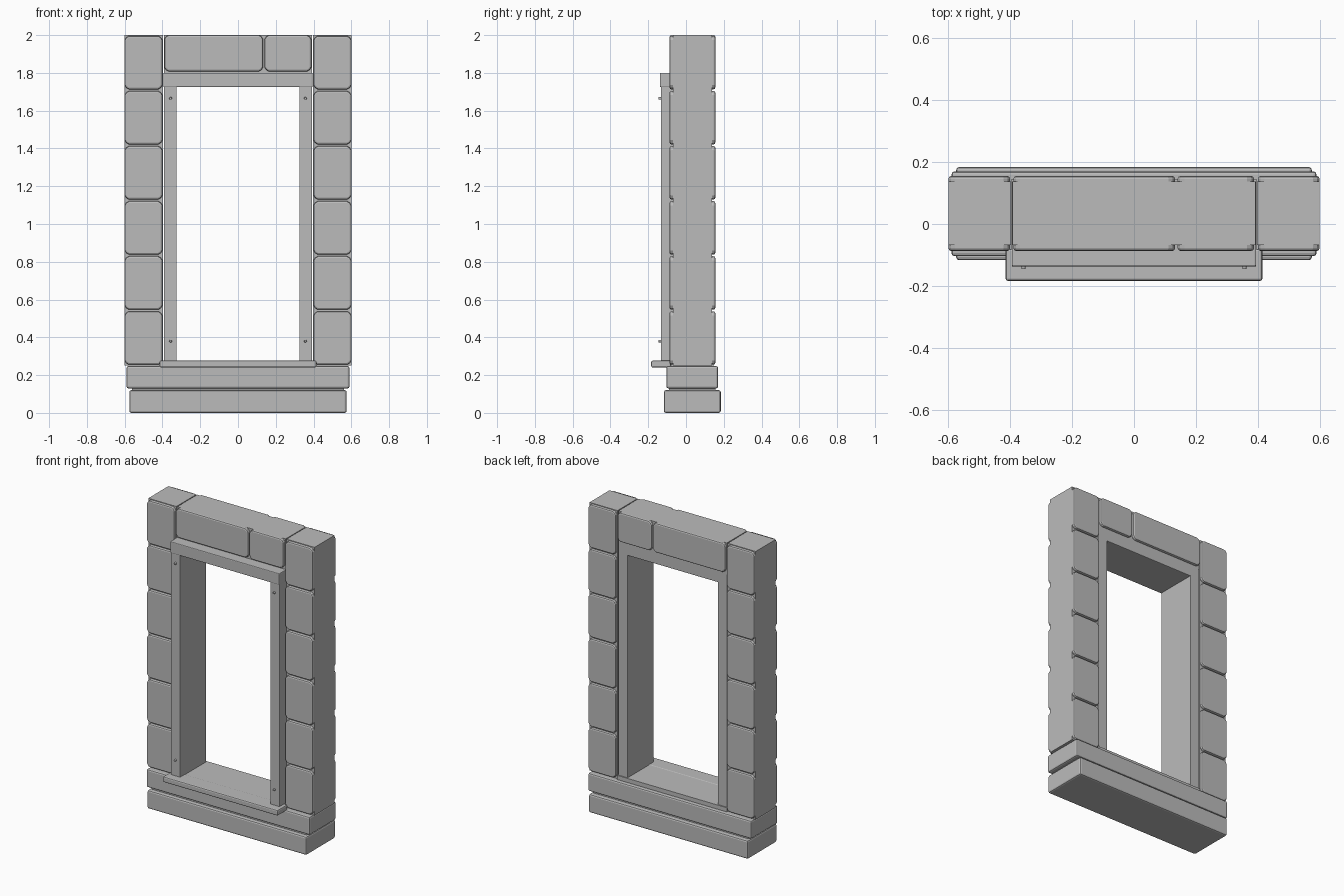
import bpy
import bmesh
from mathutils import Vector

cube = bpy.data.objects.get("Cube")
if cube:
    bpy.data.objects.remove(cube, do_unlink=True)

stone = bpy.data.materials.new("grey stone")
stone.use_nodes = True
GREY = (0.5, 0.5, 0.5, 1)
stone.diffuse_color = GREY
stone.node_tree.nodes["Principled BSDF"].inputs["Base Color"].default_value = GREY


def finish(name, bm):
    mesh = bpy.data.meshes.new(name)
    bm.to_mesh(mesh)
    bm.free()
    mesh.materials.append(stone)
    obj = bpy.data.objects.new(name, mesh)
    bpy.context.collection.objects.link(obj)
    return obj


def box(name, x, y, z, bevel=0.0, corner=0.0):
    """Box from three ranges; corner cuts the edges along y, bevel eases the rest."""
    bm = bmesh.new()
    bmesh.ops.create_cube(bm, size=1)
    for v in bm.verts:
        v.co = Vector([a + (b - a) * (c + 0.5) for (a, b), c in zip((x, y, z), v.co)])
    if corner:
        along = [e for e in bm.edges
                 if abs(e.verts[0].co.y - e.verts[1].co.y) > 0.01]
        bmesh.ops.bevel(bm, geom=along, offset=corner, segments=2,
                        profile=0.4, affect='EDGES')
    if bevel:
        edges = [e for e in bm.edges if not corner or
                 abs(e.verts[0].co.y - e.verts[1].co.y) < 0.001]
        bmesh.ops.bevel(bm, geom=edges, offset=bevel, segments=2,
                        profile=0.5, affect='EDGES')
    return finish(name, bm)


CORE = (-0.068, 0.138)
FACES = {"front": (-0.087, -0.058), "back": (0.128, 0.155)}


def facing(name, x, z):
    """Matching chamfered stones on the front and back of the wall core."""
    for side, y in FACES.items():
        box(f"{name}_{side}", x, y, z, bevel=0.009, corner=0.022)


# Stepped base with a recessed joint
box("base_slab", (-0.575, 0.575), (-0.117, 0.184), (0, 0.12), 0.01)
box("base_joint", (-0.56, 0.56), (-0.09, 0.155), (0.1, 0.15))
box("plinth", (-0.59, 0.59), (-0.104, 0.17), (0.13, 0.248), 0.01)

# Side piers, jambs and bolts
COURSES = 6
BOTTOM, TOP = 0.25, 2.0
pitch = (TOP - BOTTOM) / COURSES
for side, s in (("left", 1), ("right", -1)):
    def span(a, b):
        return tuple(sorted((s * a, s * b)))

    box(f"{side}_pier_core", span(0.398, 0.6), CORE, (BOTTOM, TOP))
    for i in range(COURSES):
        low = BOTTOM + i * pitch
        facing(f"{side}_pier_stone_{i + 1}", span(0.4, 0.6),
               (low + 0.005, min(low + pitch - 0.004, TOP)))
    box(f"{side}_jamb", span(0.325, 0.393), (-0.133, 0.138), (0.26, 1.74), 0.003)
    for level, z in (("lower", 0.38), ("upper", 1.665)):
        bm = bmesh.new()
        bmesh.ops.create_cone(bm, cap_ends=True, segments=12, radius1=0.008,
                              radius2=0.006, depth=0.02)
        for v in bm.verts:
            v.co = Vector((s * 0.357 + v.co.x, -0.135 - v.co.z, z + v.co.y))
        bmesh.ops.recalc_face_normals(bm, faces=bm.faces)
        finish(f"{side}_{level}_bolt", bm)

# Lintel with two unequal facing stones
box("lintel_core", (-0.392, 0.392), CORE, (1.795, TOP))
facing("lintel_long_stone", (-0.39, 0.133), (1.808, TOP))
facing("lintel_short_stone", (0.141, 0.388), (1.808, TOP))

# Header trim and sill
box("header_trim", (-0.395, 0.395), (-0.138, 0.138), (1.725, 1.8), 0.005)
box("sill_bed", (-0.396, 0.396), (-0.1, 0.145), (0.24, 0.275))
box("sill_nosing", (-0.415, 0.415), (-0.184, -0.08), (0.24, 0.277), 0.008)
